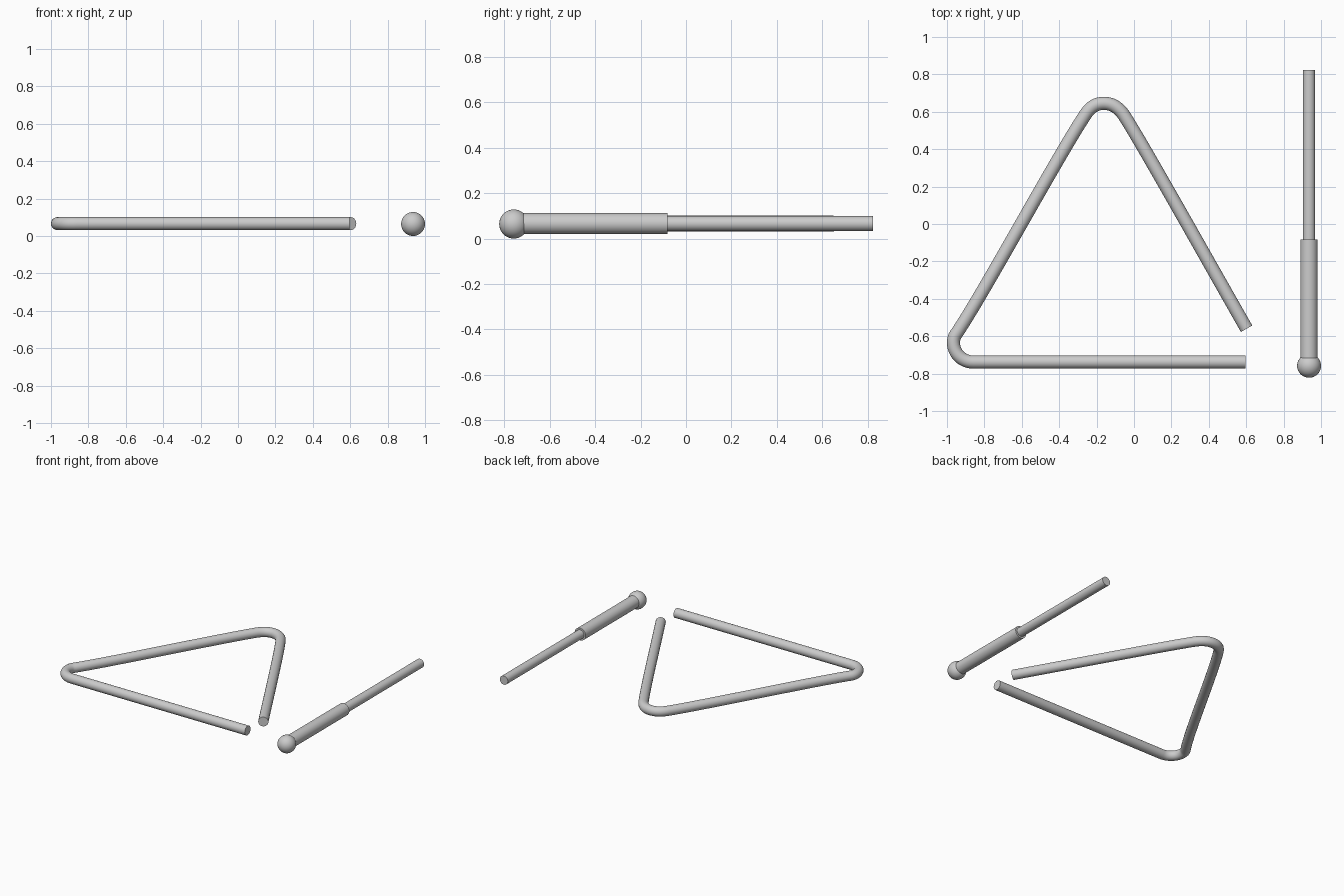
import bpy, math

if "Cube" in bpy.data.objects:
    bpy.data.objects.remove(bpy.data.objects["Cube"])

Z = 0.066  # shared centre height


def smooth(obj, name):
    obj.name = name
    bpy.ops.object.select_all(action='DESELECT')
    obj.select_set(True)
    bpy.context.view_layer.objects.active = obj
    bpy.ops.object.shade_smooth_by_angle(angle=math.radians(40))


def rod(name, x, y0, y1, radius):
    bpy.ops.mesh.primitive_cylinder_add(
        vertices=32, radius=radius, depth=y1 - y0,
        location=(x, (y0 + y1) / 2, Z), rotation=(math.pi / 2, 0, 0))
    smooth(bpy.context.object, name)


# Bent triangle bar: (left handle, point, right handle)
path = [
    ((0.60, -0.738), (0.597, -0.738), (0.20, -0.738)),
    ((-0.50, -0.738), (-0.86, -0.738), (-0.92, -0.738)),
    ((-0.965, -0.69), (-0.965, -0.635), (-0.965, -0.605)),
    ((-0.956, -0.595), (-0.94, -0.572), (-0.80, -0.362)),
    ((-0.40, 0.375), (-0.260, 0.585), (-0.234, 0.624)),
    ((-0.205, 0.645), (-0.16, 0.645), (-0.115, 0.645)),
    ((-0.080, 0.620), (-0.054, 0.582), (0.03, 0.455)),
    ((0.385, -0.18), (0.602, -0.56), (0.61, -0.574)),
]
curve = bpy.data.curves.new("triangle_bar", 'CURVE')
curve.dimensions = '3D'
curve.bevel_depth = 0.035
curve.bevel_resolution = 8
curve.resolution_u = 12
curve.use_fill_caps = True
spline = curve.splines.new('BEZIER')
spline.bezier_points.add(len(path) - 1)
for p, (left, co, right) in zip(spline.bezier_points, path):
    p.handle_left_type = p.handle_right_type = 'FREE'
    p.co = (*co, Z)
    p.handle_left = (*left, Z)
    p.handle_right = (*right, Z)
bar = bpy.data.objects.new("triangle_bar", curve)
bpy.context.collection.objects.link(bar)
bpy.context.view_layer.objects.active = bar
bar.select_set(True)
bpy.ops.object.convert(target='MESH')
smooth(bpy.context.object, "triangle_bar")

# Beater: thin rod, thicker grip and ball end
BX = 0.936
rod("beater_rod", BX, -0.10, 0.823, 0.033)
rod("beater_grip", BX, -0.74, -0.082, 0.046)
bpy.ops.mesh.primitive_uv_sphere_add(
    segments=32, ring_count=16, radius=0.064, location=(BX, -0.758, Z - 0.002))
smooth(bpy.context.object, "beater_ball")
